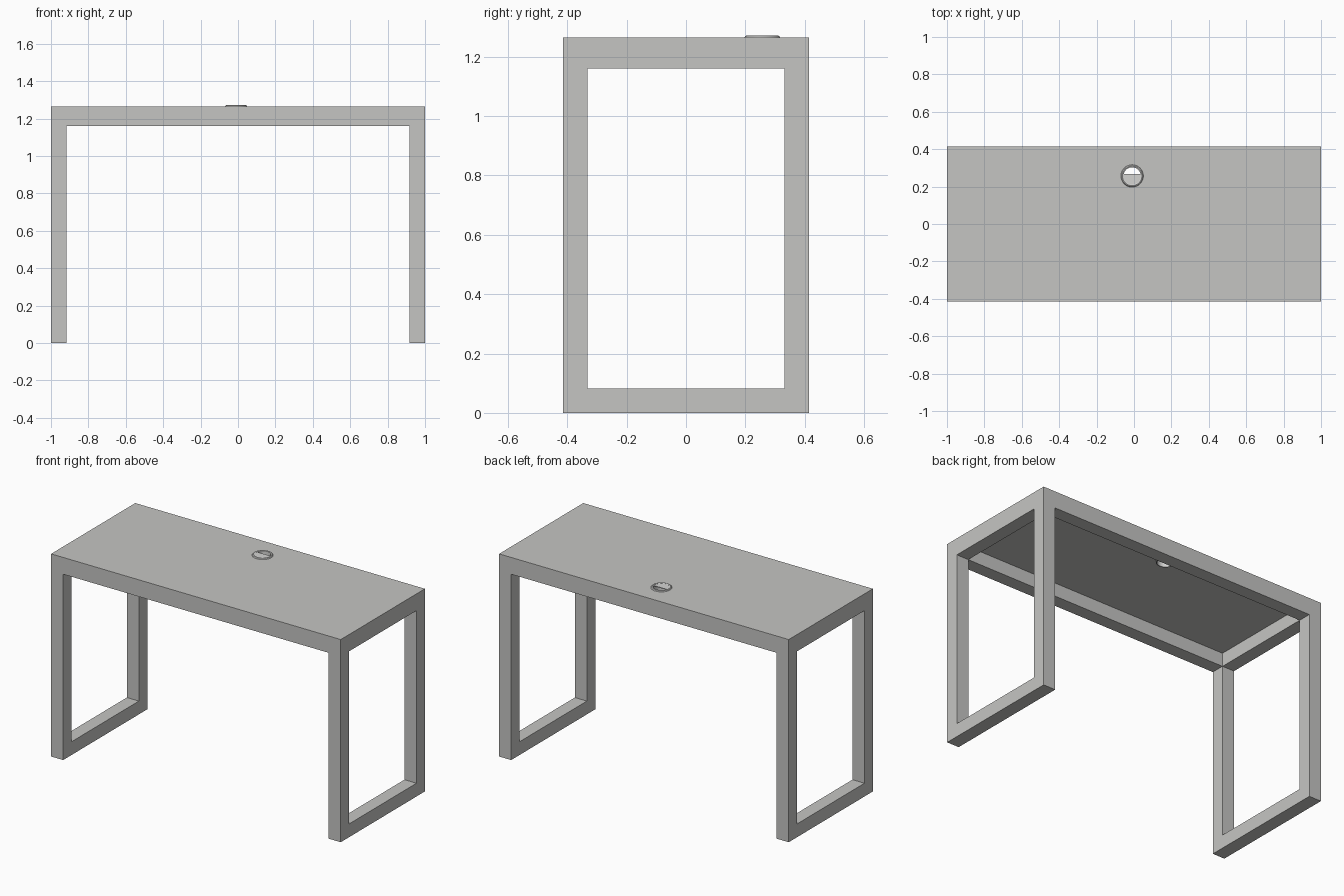
import bpy, bmesh, math

if "Cube" in bpy.data.objects:
    bpy.data.objects.remove(bpy.data.objects["Cube"])

W, D, H = 1.0, 0.415, 1.265      # half width, half depth, height
T = 0.083                        # square tube size
TOP = 0.022                      # desktop thickness
ZB = H - TOP                     # underside of the desktop
GX, GY = -0.01, 0.257            # cable grommet centre


def material(name, c):
    m = bpy.data.materials.new(name)
    m.diffuse_color = (*c, 1)
    m.use_nodes = True
    m.node_tree.nodes["Principled BSDF"].inputs["Base Color"].default_value = m.diffuse_color
    return m


grey = material("warm_grey", (0.56, 0.56, 0.545))
pale = material("pale_grey", (0.66, 0.66, 0.65))


def finish(bm, name, mat):
    bmesh.ops.recalc_face_normals(bm, faces=bm.faces)
    me = bpy.data.meshes.new(name)
    bm.to_mesh(me)
    bm.free()
    me.materials.append(mat)
    ob = bpy.data.objects.new(name, me)
    bpy.context.collection.objects.link(ob)
    return ob


def box(name, lo, hi, mat=grey):
    bm = bmesh.new()
    bmesh.ops.create_cube(bm, size=1)
    for v in bm.verts:
        v.co = [l + (c + 0.5) * (h - l) for c, l, h in zip(v.co, lo, hi)]
    return finish(bm, name, mat)


def leg_frame(name, x0, x1):
    # closed rectangular loop in the yz plane
    outer = [(-D, 0), (D, 0), (D, ZB), (-D, ZB)]
    inner = [(-D + T, T), (D - T, T), (D - T, ZB - T), (-D + T, ZB - T)]
    bm = bmesh.new()
    rings = [[bm.verts.new((x, y, z)) for y, z in loop]
             for x, loop in ((x0, outer), (x1, outer), (x1, inner), (x0, inner))]
    for a in range(4):
        p, q = rings[a], rings[(a + 1) % 4]
        for i in range(4):
            j = (i + 1) % 4
            bm.faces.new((p[i], p[j], q[j], q[i]))
    return finish(bm, name, grey)


# Side frames
leg_frame("left_leg_frame", -W, -W + T)
leg_frame("right_leg_frame", W - T, W)

# Long rails under the top
box("front_rail", (-W + T, -D, ZB - T), (W - T, -D + T, ZB))
box("back_rail", (-W + T, D - T, ZB - T), (W - T, D, ZB))

# Desktop with the cable hole
top = box("desktop", (-W, -D, ZB), (W, D, H))
bm = bmesh.new()
bmesh.ops.create_cone(bm, cap_ends=True, segments=48, radius1=0.051, radius2=0.051, depth=0.2)
bmesh.ops.translate(bm, verts=bm.verts, vec=(GX, GY, H))
cutter = finish(bm, "hole_cutter", grey)
cutter.hide_render = True
cutter.hide_viewport = True
mod = top.modifiers.new("cable_hole", 'BOOLEAN')
mod.operation = 'DIFFERENCE'
mod.solver = 'EXACT'
mod.object = cutter

# Grommet ring: flange on the desktop and sleeve through it
profile = [(0.060, H), (0.057, H + 0.005), (0.052, H + 0.007), (0.046, H + 0.005),
           (0.046, H - 0.042), (0.051, H - 0.042), (0.051, H)]
N = 48
bm = bmesh.new()
rings = [[bm.verts.new((GX + r * math.cos(2 * math.pi * i / N),
                        GY + r * math.sin(2 * math.pi * i / N), z)) for i in range(N)]
         for r, z in profile]
for a in range(len(rings)):
    p, q = rings[a], rings[(a + 1) % len(rings)]
    for i in range(N):
        j = (i + 1) % N
        bm.faces.new((p[i], p[j], q[j], q[i]))
ring = finish(bm, "grommet_ring", pale)
bpy.context.view_layer.objects.active = ring
ring.select_set(True)
bpy.ops.object.shade_smooth_by_angle(angle=math.radians(35))

# Grommet cap: disc with a segment left open for cables
bm = bmesh.new()
a0 = math.asin(0.010 / 0.046)
start, sweep = math.pi - a0, math.pi + 2 * a0
verts = [bm.verts.new((GX + 0.046 * math.cos(start + sweep * i / 32),
                       GY + 0.046 * math.sin(start + sweep * i / 32), H)) for i in range(33)]
face = bm.faces.new(verts)
ext = bmesh.ops.extrude_face_region(bm, geom=[face])
for v in ext["geom"]:
    if isinstance(v, bmesh.types.BMVert):
        v.co.z += 0.004
finish(bm, "grommet_cap", pale)
